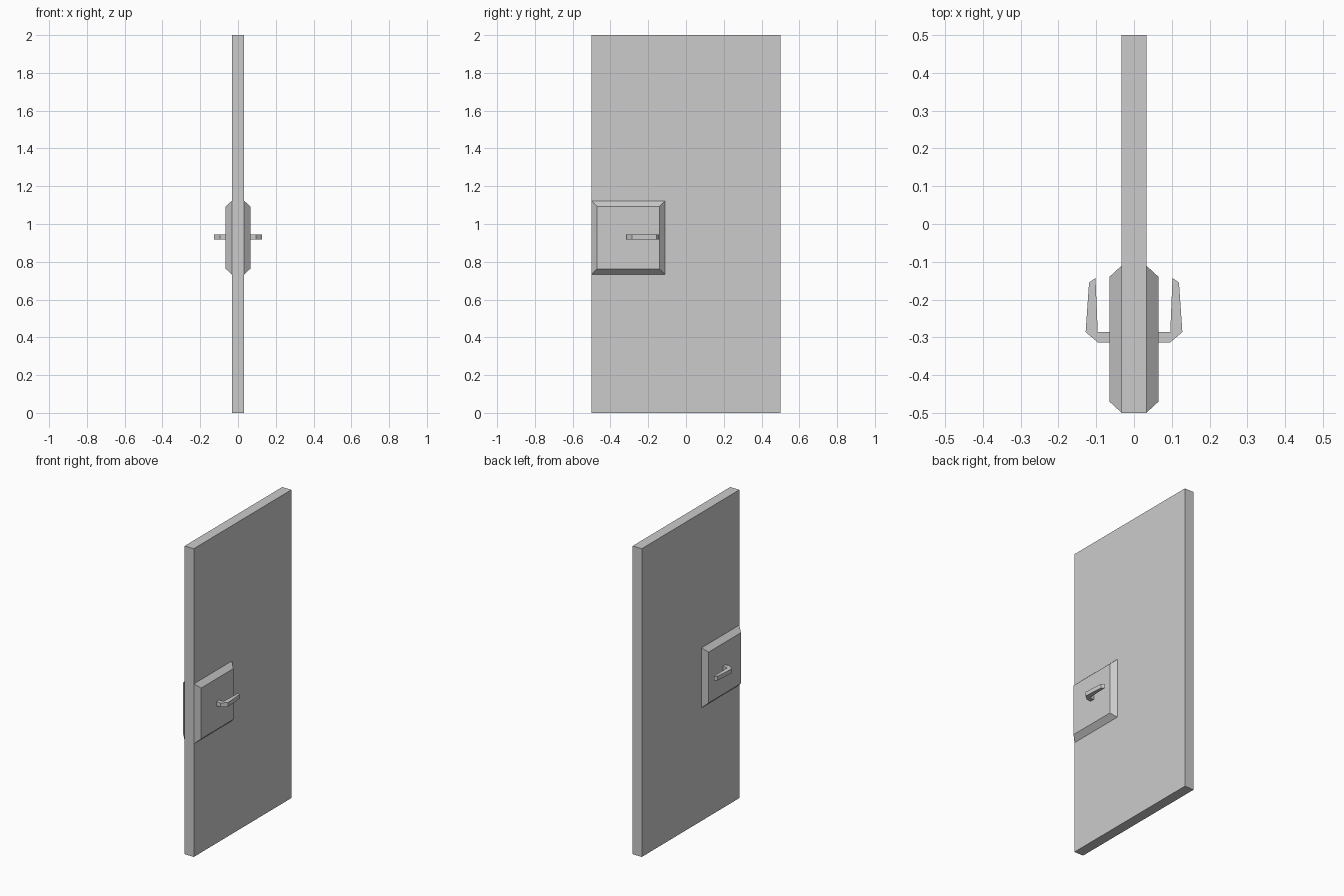
import bpy
import bmesh

if "Cube" in bpy.data.objects:
    bpy.data.objects.remove(bpy.data.objects["Cube"])


def make_object(name, bm):
    bmesh.ops.recalc_face_normals(bm, faces=bm.faces)
    mesh = bpy.data.meshes.new(name)
    bm.to_mesh(mesh)
    bm.free()
    obj = bpy.data.objects.new(name, mesh)
    bpy.context.collection.objects.link(obj)
    return obj


def mirror_x(obj):
    # copies the part to the other face of the door
    mod = obj.modifiers.new("other_side", 'MIRROR')
    mod.use_axis[0] = True
    mod.use_mirror_merge = False


# Door slab
bm = bmesh.new()
bmesh.ops.create_cube(bm, size=1)
for v in bm.verts:
    v.co = (v.co.x * 0.066, v.co.y, v.co.z * 2 + 1)
make_object("door_panel", bm)

# Lock plate: box with its outer face inset to a chamfered border
bm = bmesh.new()
bmesh.ops.create_cube(bm, size=1)
for v in bm.verts:
    outer = v.co.x > 0
    width = 0.33 if outer else 0.389
    v.co = (0.065 if outer else 0.033,
            v.co.y * width - 0.305,
            v.co.z * width + 0.928)
mirror_x(make_object("lock_plate", bm))

# Lever handle: bent tapered outline extruded upwards
outline = [(0.065, -0.314), (0.095, -0.314), (0.128, -0.286), (0.119, -0.155),
           (0.102, -0.143), (0.096, -0.286), (0.065, -0.286)]
bm = bmesh.new()
face = bm.faces.new([bm.verts.new((x, y, 0.918)) for x, y in outline])
top = bmesh.ops.extrude_face_region(bm, geom=[face], use_keep_orig=True)
bmesh.ops.translate(bm, vec=(0, 0, 0.027),
                    verts=[g for g in top["geom"] if isinstance(g, bmesh.types.BMVert)])
mirror_x(make_object("lever_handle", bm))
